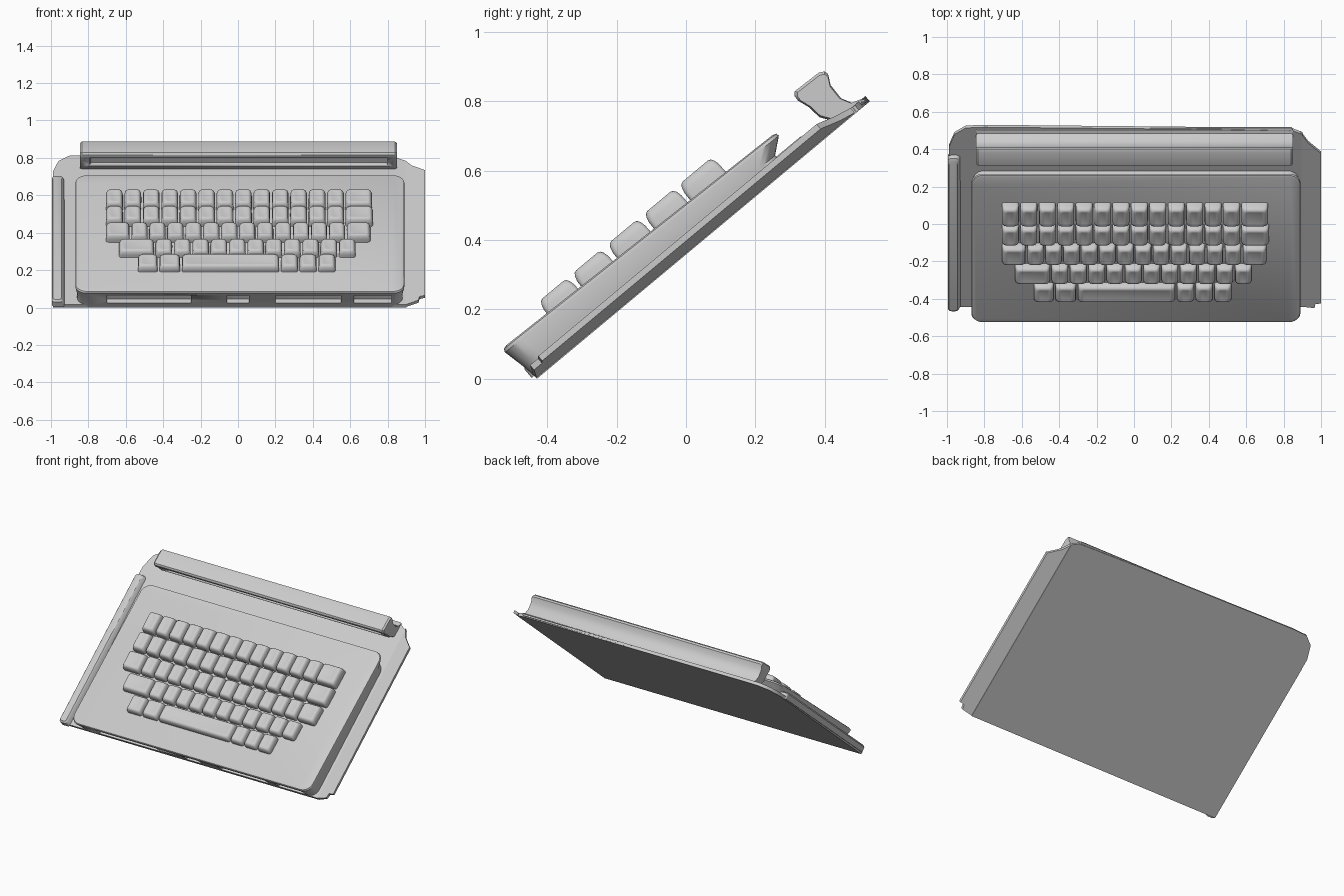
import bpy, bmesh, math
from mathutils import Vector

if "Cube" in bpy.data.objects:
    bpy.data.objects.remove(bpy.data.objects["Cube"])

# Everything is laid out on a sloping plane: x across, u up the slope, n off the plane
SLOPE = math.atan2(0.80, 0.96)
C, S = math.cos(SLOPE), math.sin(SLOPE)


def place(x, u, n):
    return Vector((x, -0.43 + u * C - n * S, u * S + n * C))


def finish(name, bm, angle=35):
    bmesh.ops.recalc_face_normals(bm, faces=bm.faces)
    mesh = bpy.data.meshes.new(name)
    bm.to_mesh(mesh)
    bm.free()
    obj = bpy.data.objects.new(name, mesh)
    bpy.context.collection.objects.link(obj)
    bpy.ops.object.select_all(action='DESELECT')
    obj.select_set(True)
    bpy.context.view_layer.objects.active = obj
    bpy.ops.object.shade_smooth_by_angle(angle=math.radians(angle))
    return obj


def skin(name, rings):
    """Join matching rings of (x, u, n) points and cap both ends."""
    bm = bmesh.new()
    loops = [[bm.verts.new(place(*p)) for p in ring] for ring in rings]
    for a, b in zip(loops, loops[1:]):
        for i in range(len(a)):
            j = (i + 1) % len(a)
            bm.faces.new((a[i], a[j], b[j], b[i]))
    bm.faces.new(loops[0][::-1])
    bm.faces.new(loops[-1])
    return finish(name, bm)


def round_rect(x0, x1, u0, u1, r, n0, n1=None, seg=4):
    """Rounded rectangle whose height runs from n0 at the front to n1 at the back."""
    n1 = n0 if n1 is None else n1
    pts = []
    for k, (cx, cu) in enumerate([(x1 - r, u1 - r), (x0 + r, u1 - r),
                                  (x0 + r, u0 + r), (x1 - r, u0 + r)]):
        for i in range(seg + 1):
            a = math.pi / 2 * (k + i / seg)
            x, u = cx + r * math.cos(a), cu + r * math.sin(a)
            pts.append((x, u, n0 + (n1 - n0) * (u - u0) / (u1 - u0)))
    return pts


def box(name, x0, x1, u0, u1, n0, n1, r=0.01):
    return skin(name, [round_rect(x0, x1, u0, u1, r, n0),
                       round_rect(x0, x1, u0, u1, r, n1)])


def cut(target, cutters):
    for c in cutters:
        c.hide_render = True
        mod = target.modifiers.new("recess", 'BOOLEAN')
        mod.operation, mod.solver, mod.object = 'DIFFERENCE', 'EXACT', c
        bpy.context.view_layer.objects.active = target
        bpy.ops.object.modifier_apply(modifier=mod.name)
        bpy.data.objects.remove(c)


# Back plate
outline = [(-0.99, 0), (0.90, 0), (0.90, 1.20), (0.85, 1.225), (0.4, 1.235),
           (-0.8, 1.25), (-0.9, 1.245), (-0.96, 1.2), (-0.99, 1.11)]
skin("back_plate", [[(x, u, n) for x, u in outline] for n in (0, 0.02)])

# Right flange, bent up a little
flange = [(0.89, 0.0, 0), (0.965, 0.01, 0.025), (0.97, 0.04, 0.025), (1.0, 0.045, 0.03),
          (1.0, 1.09, 0.03), (0.93, 1.15, 0.012), (0.89, 1.21, 0)]
skin("right_flange", [[(x, u, n + t) for x, u, n in flange] for t in (0, 0.018)])

# Left raised rail
skin("left_rail", [round_rect(-0.995, -0.925, -0.01, 1.06, 0.02, 0.012, 0.005),
                   round_rect(-0.995, -0.935, -0.01, 1.05, 0.02, 0.045, 0.04),
                   round_rect(-0.988, -0.945, 0.0, 1.03, 0.015, 0.055, 0.05)])

# Keyboard case with undercut back edge and rounded corners
case = skin("keyboard_case", [
    round_rect(-0.86, 0.88, 0.0, 0.95, 0.06, 0.005, seg=6),
    round_rect(-0.86, 0.88, -0.008, 0.94, 0.06, 0.055, seg=6),
    round_rect(-0.87, 0.89, -0.022, 0.985, 0.06, 0.118, 0.092, seg=6),
    round_rect(-0.867, 0.887, -0.018, 0.983, 0.06, 0.127, 0.101, seg=6),
    round_rect(-0.855, 0.875, -0.006, 0.972, 0.055, 0.131, 0.105, seg=6)])
cut(case, [box("front_slot_cutter", a, b, -0.08, 0.03, 0.035, 0.10)
           for a, b in [(-0.70, -0.25), (-0.06, 0.06), (0.20, 0.55), (0.62, 0.82)]])

# Top bar with a long recess on its front
profile = [(1.14, 0.01), (1.125, 0.035), (1.109, 0.058), (1.104, 0.10), (1.092, 0.135),
           (1.093, 0.152), (1.102, 0.161), (1.19, 0.158), (1.205, 0.150), (1.208, 0.138),
           (1.193, 0.108), (1.192, 0.06), (1.21, 0.025), (1.24, 0.015), (1.24, 0.005)]


def bar_ring(x, k):
    return [(x, 1.155 + (u - 1.155) * k, 0.085 + (n - 0.085) * k) for u, n in profile]


bar = skin("top_bar", [bar_ring(-0.845, 0.9), bar_ring(-0.835, 1),
                       bar_ring(0.84, 1), bar_ring(0.85, 0.9)])
cut(bar, [box("bar_slot_cutter", -0.79, 0.80, 1.03, 1.135, 0.062, 0.128)])


# Keys: tapered caps with softened tops
def key(name, x0, x1, u0, u1):
    g = 0.004
    x0, x1, u0, u1 = x0 + g, x1 - g, u0 + g, u1 - g

    def ring(d, r, n):
        return round_rect(x0 + d, x1 - d, u0 + d, u1 - d, r, n, seg=3)
    skin(name, [ring(0, 0.012, 0.10), ring(0.001, 0.014, 0.140), ring(0.005, 0.016, 0.156),
                ring(0.011, 0.016, 0.165), ring(0.019, 0.014, 0.168), ring(0.026, 0.012, 0.166)])


rows = [
    (0.665, 0.805, -0.71, [0.0985] * 13 + [0.15]),
    (0.532, 0.664, -0.71, [0.0985] * 13 + [0.155]),
    (0.396, 0.528, -0.71, [0.135] + [0.096] * 12 + [0.135]),
    (0.264, 0.390, -0.64, [0.195] + [0.098] * 11),
    (0.138, 0.262, -0.54, [0.115, 0.12, 0.53, 0.1, 0.1, 0.1]),
]
for r, (u0, u1, x, widths) in enumerate(rows, 1):
    for c, w in enumerate(widths, 1):
        key("space_bar" if w > 0.5 else f"key_row{r}_{c}", x, x + w, u0, u1)
        x += w
